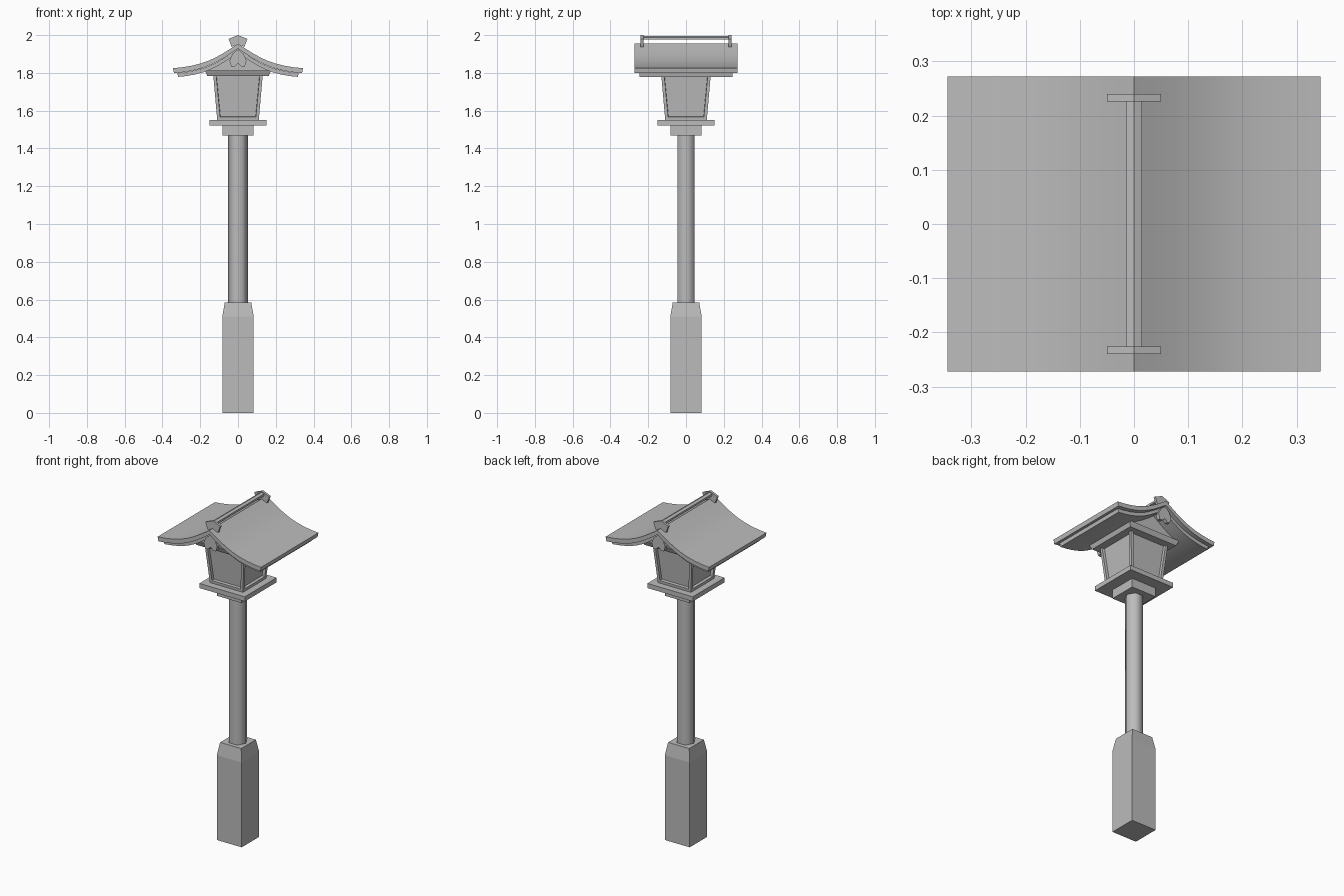
import bpy, bmesh
from mathutils import Vector

cube = bpy.data.objects.get("Cube")
if cube:
    bpy.data.objects.remove(cube, do_unlink=True)

grey = bpy.data.materials.new("plain_grey")
grey.use_nodes = True
tone = (0.5, 0.5, 0.5, 1)
grey.diffuse_color = tone
grey.node_tree.nodes["Principled BSDF"].inputs["Base Color"].default_value = tone


def finish(name, bm, smooth=None):
    """Turn a bmesh into a named, coloured object."""
    bmesh.ops.recalc_face_normals(bm, faces=bm.faces)
    mesh = bpy.data.meshes.new(name)
    bm.to_mesh(mesh)
    bm.free()
    mesh.materials.append(grey)
    obj = bpy.data.objects.new(name, mesh)
    bpy.context.collection.objects.link(obj)
    if smooth:
        bpy.ops.object.select_all(action='DESELECT')
        obj.select_set(True)
        bpy.context.view_layer.objects.active = obj
        bpy.ops.object.shade_smooth_by_angle(angle=smooth)
    return obj


def stack(levels):
    """Square column through (height, half width) levels."""
    bm = bmesh.new()
    rings = [[bm.verts.new((sx * h, sy * h, z))
              for sx, sy in ((-1, -1), (1, -1), (1, 1), (-1, 1))]
             for z, h in levels]
    bm.faces.new(rings[0][::-1])
    bm.faces.new(rings[-1])
    for a, b in zip(rings, rings[1:]):
        for i in range(4):
            j = (i + 1) % 4
            bm.faces.new((a[i], a[j], b[j], b[i]))
    return bm


def prism(name, outline, y0, y1, smooth=None):
    """Extrude an (x, z) outline along y."""
    bm = bmesh.new()
    face = bm.faces.new([bm.verts.new((x, y0, z)) for x, z in outline])
    out = bmesh.ops.extrude_face_region(bm, geom=[face])
    moved = [v for v in out["geom"] if isinstance(v, bmesh.types.BMVert)]
    bmesh.ops.translate(bm, verts=moved, vec=(0, y1 - y0, 0))
    return finish(name, bm, smooth)


def mirrored(half):
    """Complete an outline whose first and last points lie on x = 0."""
    return half + [(-x, z) for x, z in reversed(half[1:-1])]


# Stone base, pole and lantern supports
finish("base", stack([(0, .083), (.51, .083), (.585, .07)]))
bm = bmesh.new()
bmesh.ops.create_cone(bm, cap_ends=True, segments=6, radius1=.053, radius2=.053, depth=.9)
# Put two corners on the x axis
bmesh.ops.rotate(bm, verts=bm.verts, cent=(0, 0, 0),
                 matrix=Vector((1, 0, 0)).rotation_difference(
                     Vector((max(bm.verts, key=lambda v: v.co.x).co.xy.to_3d()))).inverted().to_matrix())
bmesh.ops.translate(bm, verts=bm.verts, vec=(0, 0, 1.03))
finish("pole", bm, smooth=1.1)
finish("neck_block", stack([(1.468, .083), (1.522, .083)]))
finish("lantern_tray", stack([(1.522, .151), (1.55, .151)]))

# Tapered lantern box with a recessed panel on each side
bm = stack([(1.55, .11), (1.80, .132)])
bm.normal_update()
sides = [f for f in bm.faces if abs(f.normal.z) < .5]
bmesh.ops.inset_individual(bm, faces=sides, thickness=.023)
bmesh.ops.inset_individual(bm, faces=sides, thickness=.002, depth=-.016)
finish("lantern_box", bm)
finish("lantern_top_plate", stack([(1.783, .162), (1.812, .175)]))

# Curved roof in two layers
curve = [(0, 1.955), (.04, 1.928), (.08, 1.903), (.12, 1.881), (.16, 1.863),
         (.20, 1.849), (.25, 1.837), (.30, 1.829), (.344, 1.825)]


def roof(name, top, thickness, half_depth):
    under = [(x * .985, z - thickness) for x, z in reversed(top)]
    prism(name, mirrored(top + under), -half_depth, half_depth, smooth=.5)


roof("roof", curve, .026, .272)
lower = [(x * .935, z - .025) for x, z in curve]
roof("roof_lining", lower, .021, .247)

# Filled gable under the roof
prism("gable_wall", [(-.165, 1.81), (.165, 1.81), (.12, 1.85), (0, 1.92), (-.12, 1.85)],
      -.165, .165)

# Hanging ornaments, ridge brackets and ridge bar
pendant = mirrored([(0, 1.925), (.03, 1.90), (.045, 1.865), (.036, 1.835),
                    (.018, 1.832), (0, 1.85)])
bracket = mirrored([(0, 2.0), (.05, 1.98), (.034, 1.938), (0, 1.952)])
for side, s in (("front", -1), ("back", 1)):
    prism(side + "_gable_ornament", pendant, s * .24, s * .262)
    prism(side + "_ridge_bracket", bracket, s * .226, s * .24)
prism("ridge_bar", mirrored([(0, 1.994), (.015, 1.988), (.015, 1.976), (0, 1.979)]),
      -.23, .23)
